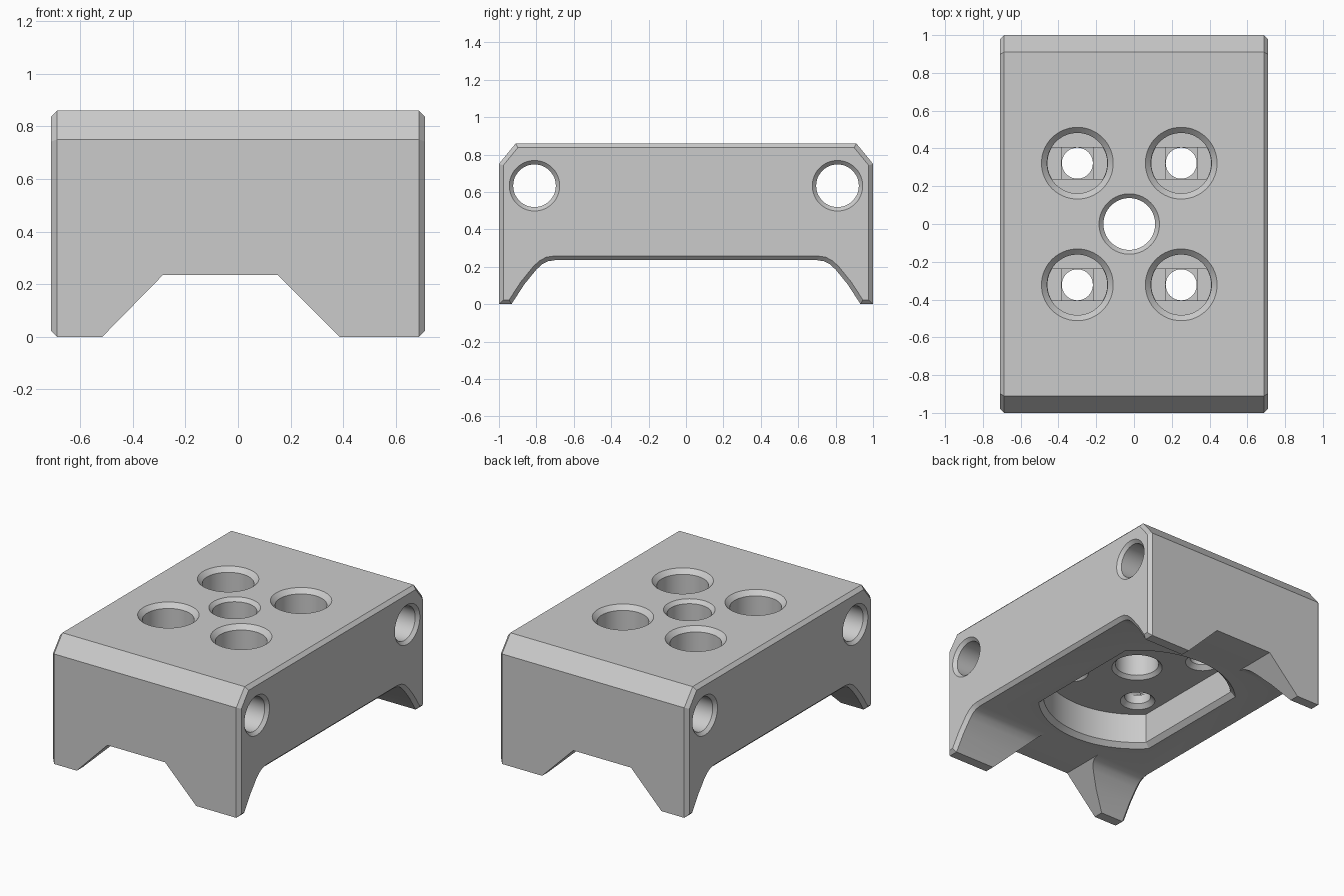
import bpy, bmesh
from math import pi, sin, cos, acos, radians

if "Cube" in bpy.data.objects:
    bpy.data.objects.remove(bpy.data.objects["Cube"])

grey = bpy.data.materials.new("plain grey")
grey.use_nodes = True
grey.diffuse_color = (0.6, 0.6, 0.6, 1)
grey.node_tree.nodes["Principled BSDF"].inputs["Base Color"].default_value = (0.6, 0.6, 0.6, 1)

W, TOP, UNDER, CEIL, FLOOR = 0.71, 0.86, 0.235, 0.47, 0.60
MID = -0.025          # hole pattern centre in x
EDGE = 0.023          # side edge chamfer


def loft(name, sections, cap_inset=0):
    """Solid through matching rings of points, optionally with chamfered ends."""
    bm = bmesh.new()
    rings = [[bm.verts.new(p) for p in s] for s in sections]
    n = len(rings[0])
    for a, b in zip(rings, rings[1:]):
        for i in range(n):
            j = (i + 1) % n
            bm.faces.new((a[i], a[j], b[j], b[i]))
    caps = [bm.faces.new(rings[0][::-1]), bm.faces.new(rings[-1])]
    bmesh.ops.recalc_face_normals(bm, faces=bm.faces)
    if cap_inset:
        bmesh.ops.inset_individual(bm, faces=caps, thickness=cap_inset,
                                   depth=cap_inset, use_even_offset=True)
    mesh = bpy.data.meshes.new(name)
    bm.to_mesh(mesh)
    bm.free()
    mesh.materials.append(grey)
    obj = bpy.data.objects.new(name, mesh)
    bpy.context.collection.objects.link(obj)
    return obj


def circle(r, n=64):
    return [(r * cos(2 * pi * i / n), r * sin(2 * pi * i / n)) for i in range(n)]


def flat_sided_circle(r, half, n=32):
    """Circle clipped to two flats at plus and minus half."""
    t = acos(half / r)
    arc = [t + (pi - 2 * t) * i / n for i in range(n + 1)]
    return [(r * cos(a), r * sin(a)) for a in arc + [a + pi for a in arc]]


def cut(obj, cutter):
    cutter.hide_render = True
    mod = obj.modifiers.new("cut", 'BOOLEAN')
    mod.operation = 'DIFFERENCE'
    mod.solver = 'EXACT'
    mod.object = cutter
    bpy.context.view_layer.objects.active = obj
    bpy.ops.object.modifier_apply(modifier=mod.name)
    bpy.data.objects.remove(cutter)


def drill_z(x, y, steps):
    return loft("drill", [[(x + a, y + b, z) for a, b in circle(r)] for r, z in steps])


def prism_z(x, y, outline, z0, z1):
    return loft("prism", [[(x + a, y + b, z) for a, b in outline] for z in (z0, z1)])


# Body: arched side profile with chamfered ends
half = [(0.70, UNDER), (0.74, 0.229), (0.77, 0.213), (0.80, 0.185),
        (0.865, 0.105), (0.933, 0), (1, 0), (1, 0.75), (0.91, TOP)]
profile = half + [(-y, z) for y, z in reversed(half)]
body = loft("bracket_body", [[(x, y, z) for y, z in profile]
                             for x in (EDGE - W, W - EDGE)], EDGE)

# Notch under the front and back walls
notch = [(-0.535, -0.02), (-0.285, UNDER), (0.15, UNDER), (0.405, -0.02)]
cut(body, loft("notch", [[(x, y, z) for x, z in notch] for y in (-1.2, 1.2)]))

# Underside pocket with flat sides and a chamfered rim
pocket = [(0.625, 0.455, 0.1), (0.625, 0.455, UNDER),
          (0.595, 0.425, UNDER + 0.03), (0.595, 0.425, CEIL)]
cut(body, loft("pocket", [[(MID + a, b, z) for a, b in flat_sided_circle(r, h)]
                          for r, h, z in pocket]))

# Central through hole, chamfered at both ends
cut(body, drill_z(MID, 0, [(0.16, CEIL - 0.1), (0.16, CEIL), (0.137, CEIL + 0.023),
                           (0.137, TOP - 0.023), (0.16, TOP), (0.16, TOP + 0.1)]))

# Four counterbored holes with stepped floors
slot = [(b, a) for a, b in flat_sided_circle(0.158, 0.083)]
square = [(-0.083, -0.083), (0.083, -0.083), (0.083, 0.083), (-0.083, 0.083)]
for x in (MID - 0.275, MID + 0.275):
    for y in (-0.322, 0.322):
        cut(body, drill_z(x, y, [(0.16, FLOOR), (0.16, TOP - 0.03),
                                 (0.19, TOP), (0.19, TOP + 0.1)]))
        cut(body, prism_z(x, y, slot, FLOOR - 0.02, FLOOR + 0.05))
        cut(body, prism_z(x, y, square, FLOOR - 0.04, FLOOR + 0.02))
        cut(body, drill_z(x, y, [(0.11, CEIL - 0.1), (0.11, CEIL),
                                 (0.082, CEIL + 0.028), (0.082, FLOOR)]))

# Two long cross holes, chamfered at both ends
cross = [(0.135, -W - 0.1), (0.135, -W), (0.114, 0.021 - W),
         (0.114, W - 0.021), (0.135, W), (0.135, W + 0.1)]
for y in (-0.81, 0.81):
    cut(body, loft("cross_drill", [[(x, y + a, 0.633 + b) for a, b in circle(r)]
                                   for r, x in cross]))

# Smooth curved walls, crisp edges
bpy.ops.object.select_all(action='DESELECT')
body.select_set(True)
bpy.context.view_layer.objects.active = body
bpy.ops.object.shade_smooth_by_angle(angle=radians(25))
